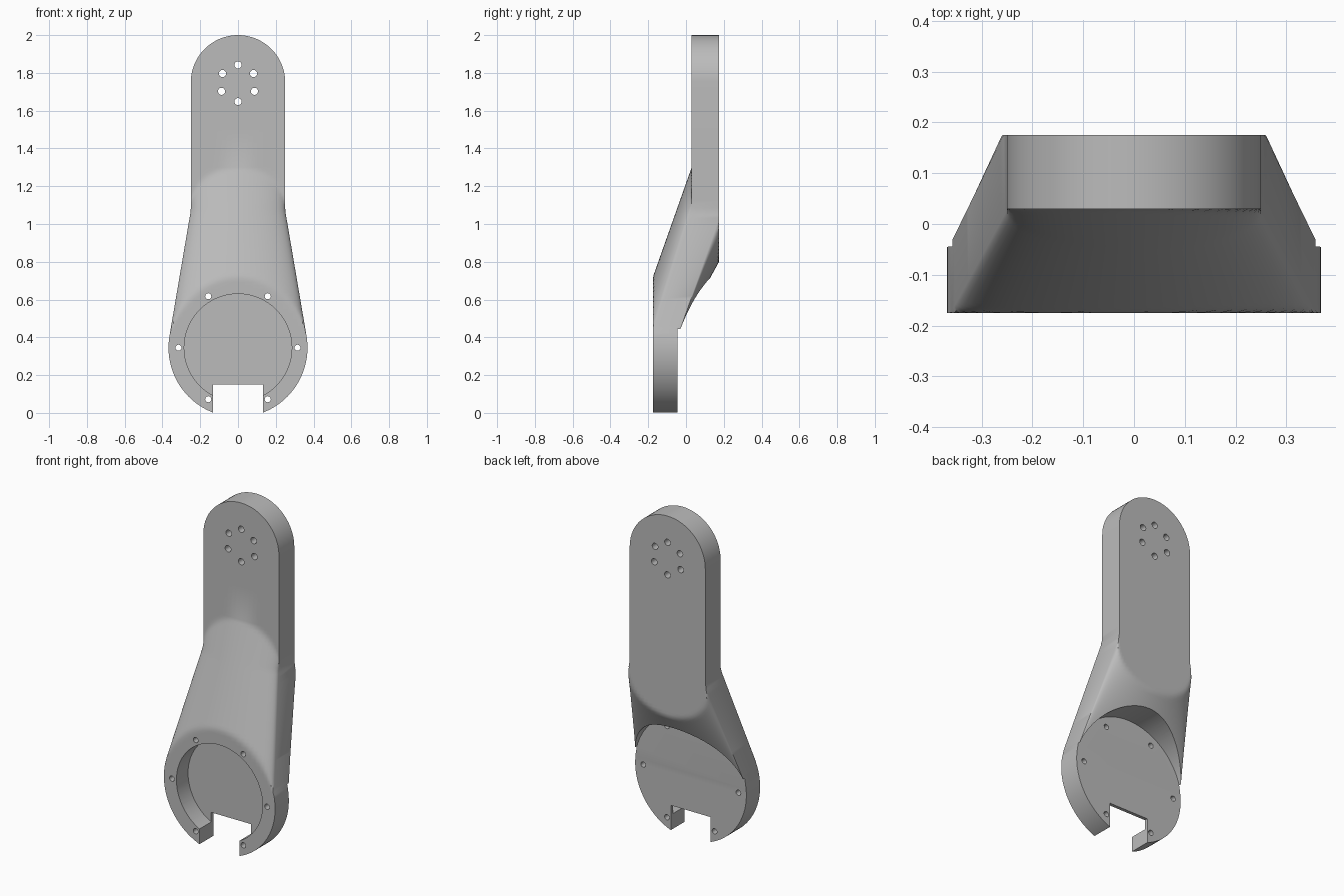
import bpy, bmesh, math
from mathutils import Matrix, Vector

if "Cube" in bpy.data.objects:
    bpy.data.objects.remove(bpy.data.objects["Cube"])

grey = bpy.data.materials.new("plain_grey")
grey.use_nodes = True
grey.diffuse_color = (0.5, 0.5, 0.5, 1)
grey.node_tree.nodes["Principled BSDF"].inputs["Base Color"].default_value = (0.5, 0.5, 0.5, 1)

HUB_Z, HUB_R = 0.345, 0.368      # wide lower end
TIP_Z, TIP_R = 1.75, 0.25        # narrow upper end
FRONT = (0.03, -0.175)           # front y of upper and lower slab
BACK = (0.175, -0.045)           # back y of upper and lower slab
TANGENT_Z, NECK_Z = 0.406, 1.07  # taper between the two ends


def half_width(z):
    if z < TANGENT_Z:
        return math.sqrt(max(HUB_R ** 2 - (z - HUB_Z) ** 2, 0))
    if z < NECK_Z:
        t = (z - TANGENT_Z) / (NECK_Z - TANGENT_Z)
        return 0.363 + t * (TIP_R - 0.363)
    if z < TIP_Z:
        return TIP_R
    return math.sqrt(max(TIP_R ** 2 - (z - TIP_Z) ** 2, 0))


def slope(z, z_low, z_high, ys):
    t = min(max((z - z_low) / (z_high - z_low), 0), 1)
    return ys[1] + t * (ys[0] - ys[1])


def front_y(u, z):
    s = math.sqrt(max(1 - u * u, 0))
    return slope(z, 0.42 + 0.3 * s, 1.08 + 0.22 * s, FRONT)


def back_y(u, z):
    s = math.sqrt(max(1 - u * u, 0))
    return slope(z, 0.4, 1.03 - 0.23 * s, BACK)


def make_object(name, bm):
    bmesh.ops.recalc_face_normals(bm, faces=bm.faces)
    mesh = bpy.data.meshes.new(name)
    bm.to_mesh(mesh)
    bm.free()
    mesh.materials.append(grey)
    obj = bpy.data.objects.new(name, mesh)
    bpy.context.collection.objects.link(obj)
    return obj


# Rows of the arm, closer together on the rounded ends
N = 20
rows = [HUB_Z - HUB_R * math.cos(i / N * math.pi / 2) for i in range(N)]
rows += [HUB_Z, 0.375]
rows += [TANGENT_Z + i / 50 * (1.3 - TANGENT_Z) for i in range(51)]
rows += [1.5]
rows += [TIP_Z + TIP_R * math.sin(i / N * math.pi / 2) for i in range(N + 1)]
COLS = 28
us = [-math.cos(math.pi * j / COLS) for j in range(COLS + 1)]

# Cranked arm body: each row is a closed ring, front then back
bm = bmesh.new()
rings = []
for z in rows:
    w = half_width(z)
    ring = [bm.verts.new((u * w, front_y(u, z), z)) for u in us]
    ring += [bm.verts.new((u * w, back_y(u, z), z)) for u in reversed(us)]
    rings.append(ring)
for a, b in zip(rings, rings[1:]):
    for j in range(len(a)):
        k = (j + 1) % len(a)
        bm.faces.new((a[j], a[k], b[k], b[j]))
bmesh.ops.remove_doubles(bm, verts=bm.verts, dist=0.0001)
arm = make_object("cranked_arm", bm)


def add_cylinder(bm, x, z, r, y0, y1, segments):
    place = Matrix.Translation((x, (y0 + y1) / 2, z)) @ Matrix.Rotation(math.pi / 2, 4, 'X')
    bmesh.ops.create_cone(bm, cap_ends=True, segments=segments, radius1=r, radius2=r,
                          depth=y1 - y0, matrix=place)


def cut(name, bm):
    cutter = make_object(name, bm)
    cutter.hide_render = True
    mod = arm.modifiers.new(name, 'BOOLEAN')
    mod.operation = 'DIFFERENCE'
    mod.solver = 'EXACT'
    mod.object = cutter
    bpy.context.view_layer.objects.active = arm
    bpy.ops.object.modifier_apply(modifier=name)
    bpy.data.objects.remove(cutter)


# Round pocket in the front of the lower end
bm = bmesh.new()
add_cylinder(bm, 0, HUB_Z, 0.285, -0.4, -0.065, 72)
cut("pocket_cutter", bm)

# Round clearance behind the lower end
bm = bmesh.new()
add_cylinder(bm, 0, HUB_Z, 0.37, -0.0445, 0.5, 96)
cut("clearance_cutter", bm)

# Cable notch at the bottom
bm = bmesh.new()
bmesh.ops.create_cube(bm, size=1, matrix=Matrix.Translation((0, 0, -0.05))
                      @ Matrix.Diagonal(Vector((0.264, 1, 0.4, 1))))
cut("notch_cutter", bm)

# Screw holes through both ends
bm = bmesh.new()
for i in range(6):
    a = i * math.pi / 3
    if i in (0, 1, 2, 3, 4, 5):
        add_cylinder(bm, 0.315 * math.cos(a), HUB_Z + 0.315 * math.sin(a), 0.016, -0.5, 0.5, 20)
for degrees in (90, 32, 148, -26, 206, -90):
    a = math.radians(degrees)
    add_cylinder(bm, 0.097 * math.cos(a), 1.745 + 0.097 * math.sin(a), 0.019, -0.5, 0.5, 20)
cut("hole_cutter", bm)

# Smooth shading with sharp rims
bpy.ops.object.select_all(action='DESELECT')
arm.select_set(True)
bpy.context.view_layer.objects.active = arm
bpy.ops.object.shade_smooth_by_angle(angle=math.radians(35))
